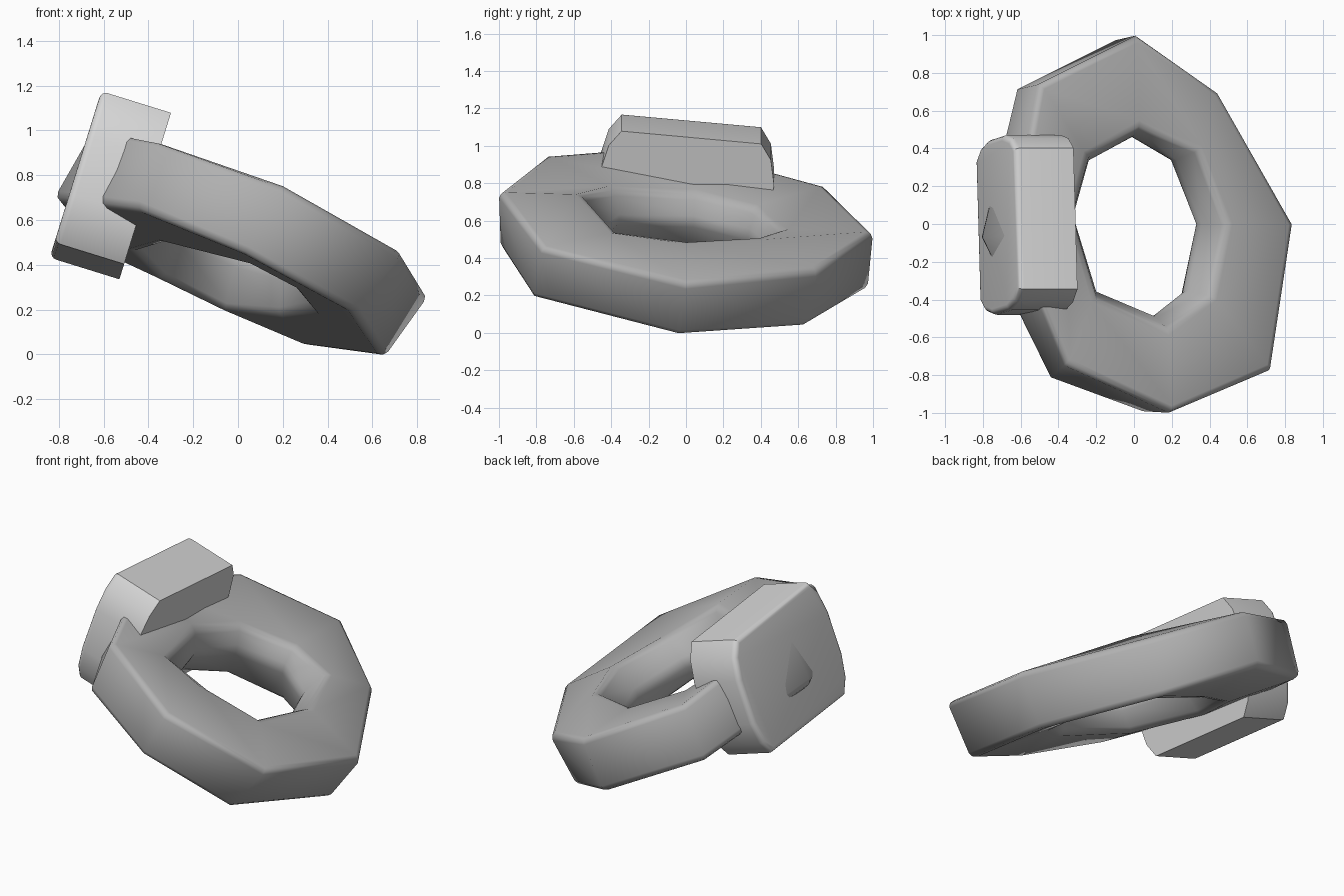
import bpy, bmesh
from mathutils import Matrix, Vector

cube = bpy.data.objects.get("Cube")
if cube:
    bpy.data.objects.remove(cube, do_unlink=True)


def material(name, value):
    mat = bpy.data.materials.new(name)
    mat.use_nodes = True
    colour = (value, value, value, 1)
    mat.diffuse_color = colour
    mat.node_tree.nodes["Principled BSDF"].inputs["Base Color"].default_value = colour
    return mat


def add_object(name, bm, mat, angle):
    bmesh.ops.recalc_face_normals(bm, faces=bm.faces[:])
    mesh = bpy.data.meshes.new(name)
    bm.to_mesh(mesh)
    bm.free()
    mesh.materials.append(mat)
    obj = bpy.data.objects.new(name, mesh)
    bpy.context.collection.objects.link(obj)
    bpy.ops.object.select_all(action='DESELECT')
    obj.select_set(True)
    bpy.context.view_layer.objects.active = obj
    bpy.ops.object.shade_smooth_by_angle(angle=angle)
    return obj


# Tilted octagonal ring: plan outlines on sloping planes, the hole tilted less
def on_plane(points, height, slope):
    return [Vector((x, y, height - slope[0] * x - slope[1] * y + sum(lift)))
            for x, y, *lift in points]


TOP, MIDDLE, BOTTOM = 0.673, 0.48, 0.29
OUTER, INNER = (0.482, 0.176), (0.36, 0.13)
outer_top = on_plane([(0.85, 0), (0.45, 0.70), (0.02, 1.0, 0.05), (-0.50, 0.74, 0.01),
                      (-0.64, -0.06, 0.02), (-0.36, -0.74, -0.02), (0.20, -1.0),
                      (0.735, -0.77)], TOP, OUTER)
outer_bottom = on_plane([(0.65, -0.04), (0.31, 0.63), (-0.11, 0.97, 0.06), (-0.63, 0.71),
                         (-0.82, -0.07), (-0.45, -0.82), (0.03, -0.99),
                         (0.515, -0.82)], BOTTOM, OUTER)
inner_top = on_plane([(0.49, 0), (0.34, 0.39, 0.02), (0.03, 0.51, -0.04), (-0.24, 0.36, -0.04),
                      (-0.33, 0.05, -0.04), (-0.20, -0.39, -0.03), (0.18, -0.55, 0.06),
                      (0.41, -0.38, -0.03)], TOP, INNER)
inner_middle = on_plane([(0.33, 0), (0.2, 0.33), (-0.01, 0.455), (-0.24, 0.33),
                         (-0.32, 0.04), (-0.2, -0.35), (0.1, -0.48),
                         (0.26, -0.35)], MIDDLE, INNER)
inner_bottom = on_plane([(0.33, 0, 0.03), (0.18, 0.38), (-0.06, 0.52, -0.05), (-0.34, 0.38, -0.03),
                         (-0.46, 0.03), (-0.33, -0.42, 0.03), (0.05, -0.56, 0.06),
                         (0.24, -0.42, 0.05)], BOTTOM, INNER)

bm = bmesh.new()
loops = [[bm.verts.new(p) for p in loop]
         for loop in (outer_top, outer_bottom, inner_bottom, inner_middle, inner_top)]
count = len(outer_top)
for a, b in zip(loops, loops[1:] + loops[:1]):
    for i in range(count):
        j = (i + 1) % count
        bm.faces.new((a[i], a[j], b[j], b[i]))
rims = [bm.edges.get((loop[i], loop[(i + 1) % count])) for loop in loops for i in range(count)]
bmesh.ops.bevel(bm, geom=rims, offset=0.035, segments=2, profile=0.5, affect='EDGES')
add_object("ring", bm, material("mid grey", 0.44), 1.1)

# Clamp block: chamfered rectangle extruded through its thickness
WIDTH, HEIGHT, DEPTH = 0.465, 0.355, 0.163
quarter = [(WIDTH, HEIGHT - 0.22), (WIDTH - 0.03, HEIGHT - 0.085), (WIDTH - 0.09, HEIGHT)]
outline = (quarter + [(-y, z) for y, z in reversed(quarter)]
           + [(-y, -z) for y, z in quarter] + [(y, -z) for y, z in reversed(quarter)])
bm = bmesh.new()
back = bm.faces.new([bm.verts.new((-DEPTH, y, z)) for y, z in outline])
outer_edges = back.edges[:]
front = bmesh.ops.extrude_face_region(bm, geom=[back], use_keep_orig=True)["geom"]
bmesh.ops.translate(bm, vec=(2 * DEPTH, 0, 0),
                    verts=[v for v in front if isinstance(v, bmesh.types.BMVert)])
bmesh.ops.recalc_face_normals(bm, faces=bm.faces[:])
bmesh.ops.bevel(bm, geom=outer_edges, offset=0.03, segments=4, profile=0.5, affect='EDGES')
clamp = add_object("clamp_block", bm, material("light grey", 0.68), 0.41)

# Lean the block square to the ring
n = Vector((0.955, 0, -0.296)).normalized()
v = Vector((-0.03, 0.995, -0.09))
v = (v - n * v.dot(n)).normalized()
u = n.cross(v)
clamp.matrix_world = Matrix.Translation((-0.57, -0.005, 0.755)) @ Matrix((n, v, u)).transposed().to_4x4()
